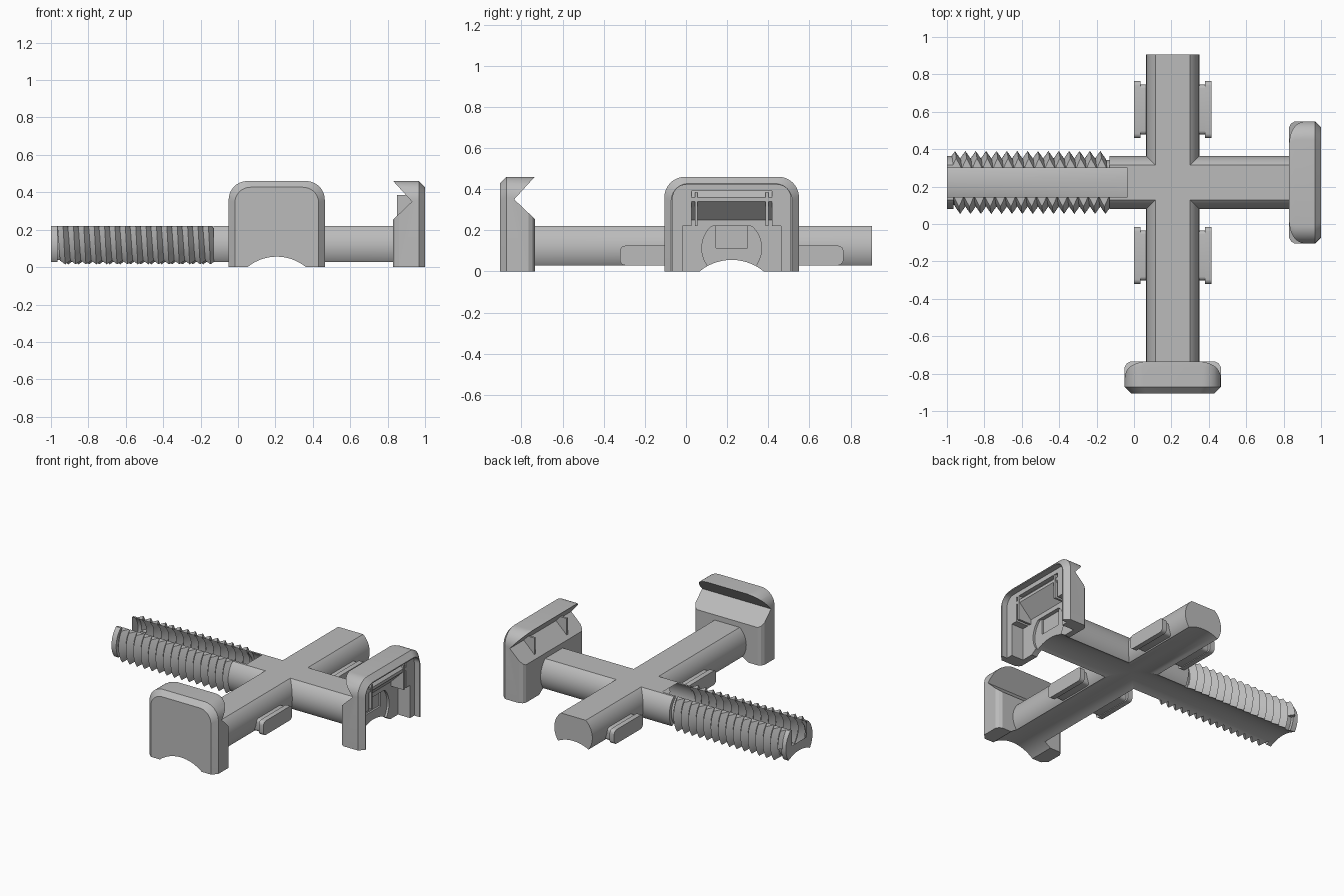
import bpy, bmesh
from math import sin, cos, pi, tau

if "Cube" in bpy.data.objects:
    bpy.data.objects.remove(bpy.data.objects["Cube"])

grey = bpy.data.materials.new("plain grey")
grey.use_nodes = True
grey.diffuse_color = (0.5, 0.5, 0.5, 1)
grey.node_tree.nodes["Principled BSDF"].inputs["Base Color"].default_value = (0.5, 0.5, 0.5, 1)

CX, CY, CZ = 0.207, 0.222, 0.113     # rod axes
ROD, TOP = 0.142, 0.22               # rod radius, height of its flat top
GROOVE, GROOVE_Z = 0.246, -0.19      # round channel under the rods


def finish(name, bm):
    bmesh.ops.recalc_face_normals(bm, faces=bm.faces)
    mesh = bpy.data.meshes.new(name)
    bm.to_mesh(mesh)
    bm.free()
    mesh.materials.append(grey)
    ob = bpy.data.objects.new(name, mesh)
    bpy.context.collection.objects.link(ob)
    return ob


def loft(name, rings):
    bm = bmesh.new()
    rows = [[bm.verts.new(p) for p in ring] for ring in rings]
    n = len(rows[0])
    for a, b in zip(rows, rows[1:]):
        for i in range(n):
            j = (i + 1) % n
            bm.faces.new((a[i], a[j], b[j], b[i]))
    bm.faces.new(rows[0])
    bm.faces.new(rows[-1])
    return finish(name, bm)


def box(name, lo, hi):
    rect = [(lo[0], lo[1]), (hi[0], lo[1]), (hi[0], hi[1]), (lo[0], hi[1])]
    return loft(name, [[(x, y, z) for x, y in rect] for z in (lo[2], hi[2])])


def combine(target, other, operation="DIFFERENCE"):
    mod = target.modifiers.new("combine", "BOOLEAN")
    mod.operation, mod.solver, mod.object = operation, "EXACT", other
    bpy.context.view_layer.objects.active = target
    bpy.ops.object.modifier_apply(modifier=mod.name)
    bpy.data.objects.remove(other)


def smooth(ob):
    bpy.ops.object.select_all(action="DESELECT")
    ob.select_set(True)
    bpy.context.view_layer.objects.active = ob
    bpy.ops.object.shade_smooth_by_angle(angle=0.4)


# frames: (across, along, height) to world, for either rod direction
def along_x(u, d, z): return (d, CY + u, z)
def along_y(u, d, z): return (CX + u, d, z)


def tube(name, frame, start, end, radius, z=CZ, top=9.0, n=64):
    circle = [(radius * cos(tau * i / n), min(z + radius * sin(tau * i / n), top)) for i in range(n)]
    return loft(name, [[frame(u, d, h) for u, h in circle] for d in (start, end)])


def prism(name, frame, outline, half):
    return loft(name, [[frame(u, d, z) for d, z in outline] for u in (-half, half)])


def cut_grooves(ob, frames):
    for frame in frames:
        combine(ob, tube("groove", frame, -2, 2, GROOVE, GROOVE_Z))


def screw(name, start, end, root, crest, pitch=0.0555, n=48):
    bm = bmesh.new()
    total = int((end - start) / pitch * n)

    def helix(count, radius, shift):
        return [bm.verts.new((start + pitch * (k / n + shift), CY + radius * cos(tau * k / n),
                              CZ + radius * sin(tau * k / n))) for k in range(count)]
    low, high = helix(total + n + 1, root, 0), helix(total + 1, crest, 0.5)
    for k in range(total):
        bm.faces.new((low[k], high[k], high[k + 1], low[k + 1]))
        bm.faces.new((high[k], low[k + n], low[k + n + 1], high[k + 1]))
    caps = bmesh.ops.holes_fill(bm, edges=[e for e in bm.edges if e.is_boundary], sides=0)["faces"]
    bmesh.ops.triangulate(bm, faces=caps)
    return finish(name, bm)


# Crossed rods, one with a threaded and slotted end
rods = tube("crossed_rods", along_x, -0.13, 0.84, ROD)
combine(rods, tube("rod", along_y, -0.745, 0.905, ROD), "UNION")
combine(rods, tube("core", along_x, -0.98, -0.1, 0.12), "UNION")
combine(rods, tube("collar", along_x, -1, -0.965, ROD), "UNION")
combine(rods, screw("thread", -0.985, -0.16, 0.128, 0.168), "UNION")
combine(rods, box("flat_top", (-2, -2, TOP), (2, 2, 1)))
cut_grooves(rods, (along_x, along_y))
combine(rods, box("slot", (-2, CY - 0.078, 0.115), (-0.035, CY + 0.078, 1)))
smooth(rods)


# T-shaped side tabs on the plain rod
def tab(name, x0, x1, y, half, z0, z1, r):
    corners = [(half - r, z1 - r, 0), (r - half, z1 - r, 1), (r - half, z0 + r, 2), (half - r, z0 + r, 3)]
    outline = [(y + a + r * cos(pi / 2 * (q + i / 4)), b + r * sin(pi / 2 * (q + i / 4)))
               for a, b, q in corners for i in range(5)]
    smooth(loft(name, [[(x, a, b) for a, b in outline] for x in (x0, x1)]))


for side, sx in (("left", 1), ("right", -1)):
    for place, y in (("front", -0.168), ("back", 0.612)):
        tab(f"{place}_{side}_tab_neck", CX + sx * 0.11, CX + sx * 0.18, y, 0.133, 0.035, 0.12, 0.02)
        tab(f"{place}_{side}_tab_plate", CX + sx * 0.173, CX + sx * 0.207, y, 0.153, 0.03, 0.125, 0.025)


# Jaw: block with arched top corners, bevelled faces and a V notch inside
def arch(half, height, r, inset=0.0, drop=0.0):
    w, h, r = half - inset, height - drop, r - max(inset, drop) * 0.5
    pts = [(w, 0)]
    pts += [(w - r + r * cos(pi / 2 * i / 10), h - r + r * sin(pi / 2 * i / 10)) for i in range(11)]
    pts += [(r - w + r * cos(pi / 2 * (1 + i / 10)), h - r + r * sin(pi / 2 * (1 + i / 10))) for i in range(11)]
    return pts + [(-w, 0)]


def jaw(name, frame, half):
    layers = ((0, 0.03, 0), (0.01, 0.012, 0), (0.03, 0, 0), (0.137, 0, 0), (0.17, 0.033, 0.033))
    ob = loft(name, [[frame(u, d, z) for u, z in arch(half, 0.46, 0.1, a, b)] for d, a, b in layers])
    combine(ob, prism("notch", frame, [(-0.05, 0.515), (0.1, 0.35), (-0.05, 0.2075)], 1))
    return ob


def front_frame(u, d, z): return along_y(u, -0.735 - d, z)
def side_frame(u, d, z): return along_x(u, 0.83 + d, z)


front_jaw = jaw("front_jaw", front_frame, 0.257)
cut_grooves(front_jaw, (along_y,))
smooth(front_jaw)

# Side jaw is hollowed from its outer face
side_jaw = jaw("side_jaw", side_frame, 0.327)
recess = arch(0.285, 0.52, 0.06)
combine(side_jaw, loft("recess", [[side_frame(u, d, z - 0.1) for u, z in recess] for d in (0.13, 0.3)]))
combine(side_jaw, prism("lower_pocket", side_frame, [(0.3, -0.1), (0.04, -0.1), (0.04, TOP), (0.3, TOP)], 0.24))
combine(side_jaw, prism("upper_pocket", side_frame, [(0.3, 0.19), (0.04, 0.19), (0.04, 0.25),
                                                     (0.14, 0.35), (0.1, 0.39), (0.3, 0.39)], 0.195))
combine(side_jaw, tube("round_seat", along_x, 0.855, 1.2, 0.145, top=TOP))
combine(side_jaw, box("square_seat", (0.843, CY - 0.077, 0.115), (1.2, CY + 0.077, TOP)))
cut_grooves(side_jaw, (along_x,))
smooth(side_jaw)

# Thin stiffening ribs inside the hollow jaw
for label, y in (("back", CY + 0.172), ("front", CY - 0.172)):
    box(f"{label}_jaw_rib", (0.85, y - 0.007, 0.22), (0.965, y + 0.007, 0.385))
